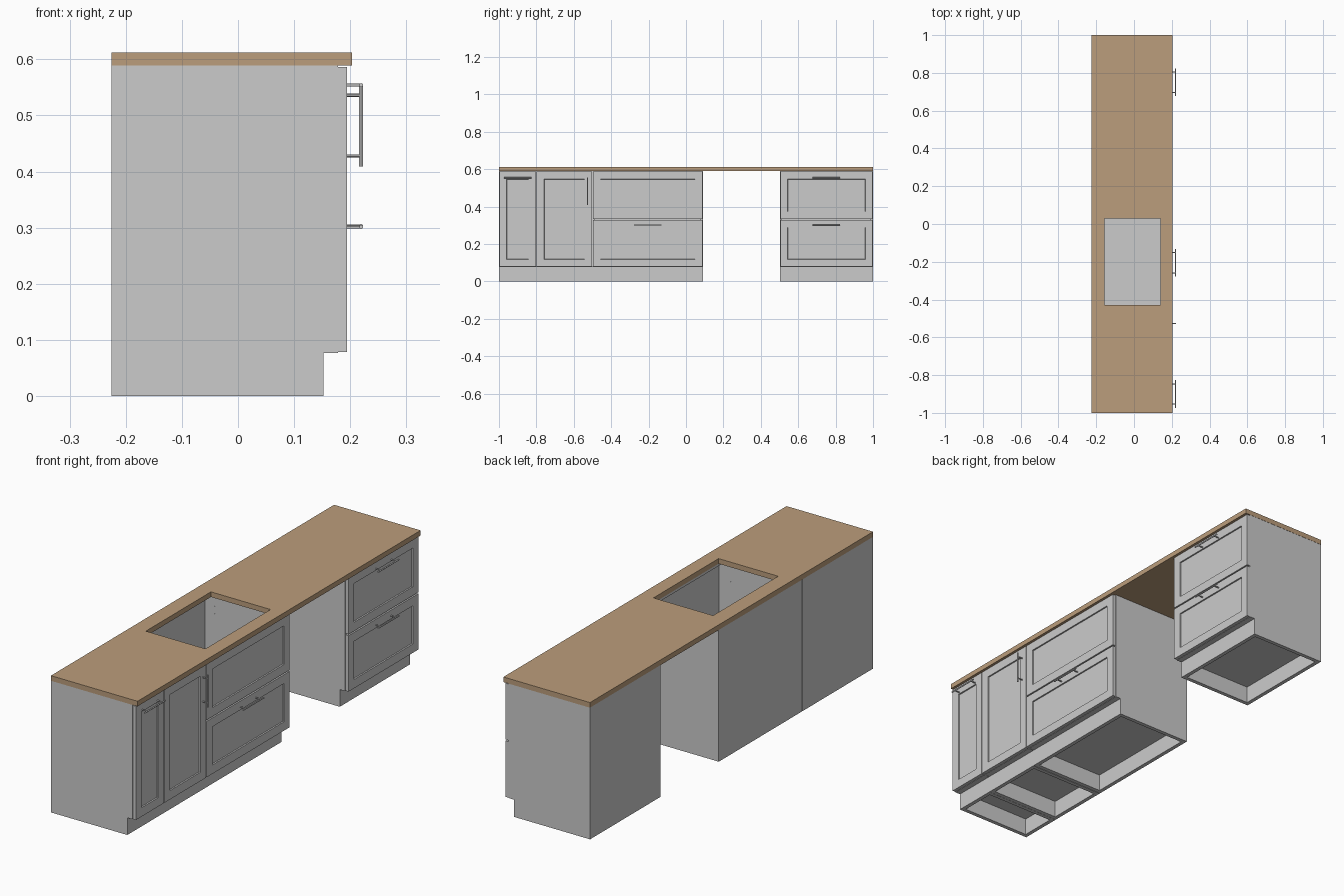
import bpy, bmesh
from mathutils import Matrix, Vector

if "Cube" in bpy.data.objects:
    bpy.data.objects.remove(bpy.data.objects["Cube"])

BACK, CARCASS_FRONT, DOOR_FRONT = -0.225, 0.178, 0.194
PLINTH_TOP, CARCASS_TOP, TOP = 0.077, 0.589, 0.612
T = 0.012  # board thickness

wood = bpy.data.materials.new("worktop_wood")
wood.diffuse_color = (0.5, 0.34, 0.2, 1)
wood.use_nodes = True
wood.node_tree.nodes["Principled BSDF"].inputs["Base Color"].default_value = wood.diffuse_color


def finish(name, bm):
    bmesh.ops.recalc_face_normals(bm, faces=bm.faces)
    me = bpy.data.meshes.new(name)
    bm.to_mesh(me)
    bm.free()
    ob = bpy.data.objects.new(name, me)
    bpy.context.collection.objects.link(ob)
    return ob


def add_box(bm, x0, x1, y0, y1, z0, z1):
    m = Matrix.Translation(((x0 + x1) / 2, (y0 + y1) / 2, (z0 + z1) / 2)) \
        @ Matrix.Diagonal((x1 - x0, y1 - y0, z1 - z0, 1))
    bmesh.ops.create_cube(bm, size=1, matrix=m)


def add_rod(bm, a, b, r, sides=12):
    a, b = Vector(a), Vector(b)
    rot = (b - a).to_track_quat('Z', 'Y').to_matrix().to_4x4()
    bmesh.ops.create_cone(bm, cap_ends=True, segments=sides, radius1=r, radius2=r,
                          depth=(b - a).length, matrix=Matrix.Translation((a + b) / 2) @ rot)


def carcass(name, y0, y1):
    # open-topped box: sides, floor, back and two top rails
    bm = bmesh.new()
    for s in (y0, y1 - T):
        add_box(bm, BACK, CARCASS_FRONT, s, s + T, PLINTH_TOP, CARCASS_TOP)
    a, b = y0 + T, y1 - T
    add_box(bm, BACK, CARCASS_FRONT, a, b, PLINTH_TOP, PLINTH_TOP + T)
    add_box(bm, BACK, BACK + 0.006, a, b, PLINTH_TOP + T, CARCASS_TOP)
    add_box(bm, BACK + 0.006, BACK + 0.05, a, b, CARCASS_TOP - T, CARCASS_TOP)
    add_box(bm, 0.142, CARCASS_FRONT, a, b, CARCASS_TOP - T, CARCASS_TOP)
    finish(name + "_carcass", bm)
    # shelf pins on the inner sides
    bm = bmesh.new()
    for x in (-0.17, 0.12):
        for i in range(12):
            z = 0.16 + i * 0.033
            add_rod(bm, (x, a - 0.001, z), (x, a + 0.0008, z), 0.0025, 8)
            add_rod(bm, (x, b + 0.001, z), (x, b - 0.0008, z), 0.0025, 8)
    finish(name + "_shelf_pins", bm)
    # hollow plinth frame
    bm = bmesh.new()
    p, front = 0.018, 0.152
    for x in (BACK, front - p):
        add_box(bm, x, x + p, y0, y1, 0, PLINTH_TOP)
    for y in (y0, y1 - p):
        add_box(bm, BACK + p, front - p, y, y + p, 0, PLINTH_TOP)
    finish(name + "_plinth", bm)


def shaker_front(name, y0, y1, z0, z1):
    # slab with a framed, recessed panel
    g = 0.002
    bm = bmesh.new()
    add_box(bm, CARCASS_FRONT + 0.0005, DOOR_FRONT, y0 + g, y1 - g, z0, z1)
    face = max(bm.faces, key=lambda f: f.calc_center_median().x)
    face.normal_update()
    bmesh.ops.inset_individual(bm, faces=[face], thickness=0.056)
    bmesh.ops.inset_individual(bm, faces=[face], thickness=0.001, depth=-0.006)
    finish(name, bm)


def handle(name, y, z, upright=False):
    # bar on two posts
    along = Vector((0, 0, 1)) if upright else Vector((0, 1, 0))
    c, r = Vector((0.2195, y, z)), 0.0035
    bm = bmesh.new()
    add_rod(bm, c - along * 0.073, c + along * 0.073, r)
    for s in (-0.054, 0.054):
        q = c + along * s
        add_rod(bm, (DOOR_FRONT - 0.002, q.y, q.z), q, 0.0028)
    ob = finish(name, bm)
    bpy.context.view_layer.objects.active = ob
    ob.select_set(True)
    bpy.ops.object.shade_smooth_by_angle()
    ob.select_set(False)


# worktop with sink cut-out
bm = bmesh.new()
xs, ys = (BACK, -0.155, 0.14, 0.203), (-1, -0.43, 0.03, 1)
v = [[bm.verts.new((x, y, CARCASS_TOP)) for y in ys] for x in xs]
for i in range(3):
    for j in range(3):
        if (i, j) != (1, 1):
            bm.faces.new((v[i][j], v[i + 1][j], v[i + 1][j + 1], v[i][j + 1]))
ext = bmesh.ops.extrude_face_region(bm, geom=bm.faces[:], use_keep_orig=True)["geom"]
bmesh.ops.translate(bm, vec=(0, 0, TOP - CARCASS_TOP),
                    verts=[e for e in ext if isinstance(e, bmesh.types.BMVert)])
finish("worktop", bm).data.materials.append(wood)

# cabinets
for name, y0, y1 in (("narrow_cabinet", -0.999, -0.8), ("door_cabinet", -0.799, -0.501),
                     ("sink_cabinet", -0.499, 0.09), ("drawer_cabinet", 0.502, 0.999)):
    carcass(name, y0, y1)

# doors and drawer fronts
LOW, HIGH = (0.078, 0.328), (0.334, 0.586)
shaker_front("narrow_door", -1.0, -0.8, LOW[0], HIGH[1])
shaker_front("cabinet_door", -0.8, -0.5, LOW[0], HIGH[1])
for name, y0, y1 in (("sink", -0.5, 0.09), ("end", 0.502, 1.0)):
    shaker_front(name + "_lower_drawer_front", y0, y1, *LOW)
    shaker_front(name + "_upper_drawer_front", y0, y1, *HIGH)

# handles
handle("narrow_door_handle", -0.9, 0.554)
handle("cabinet_door_handle", -0.527, 0.482, True)
handle("sink_drawer_handle", -0.205, 0.301)
handle("end_lower_handle", 0.75, 0.303)
handle("end_upper_handle", 0.75, 0.554)
